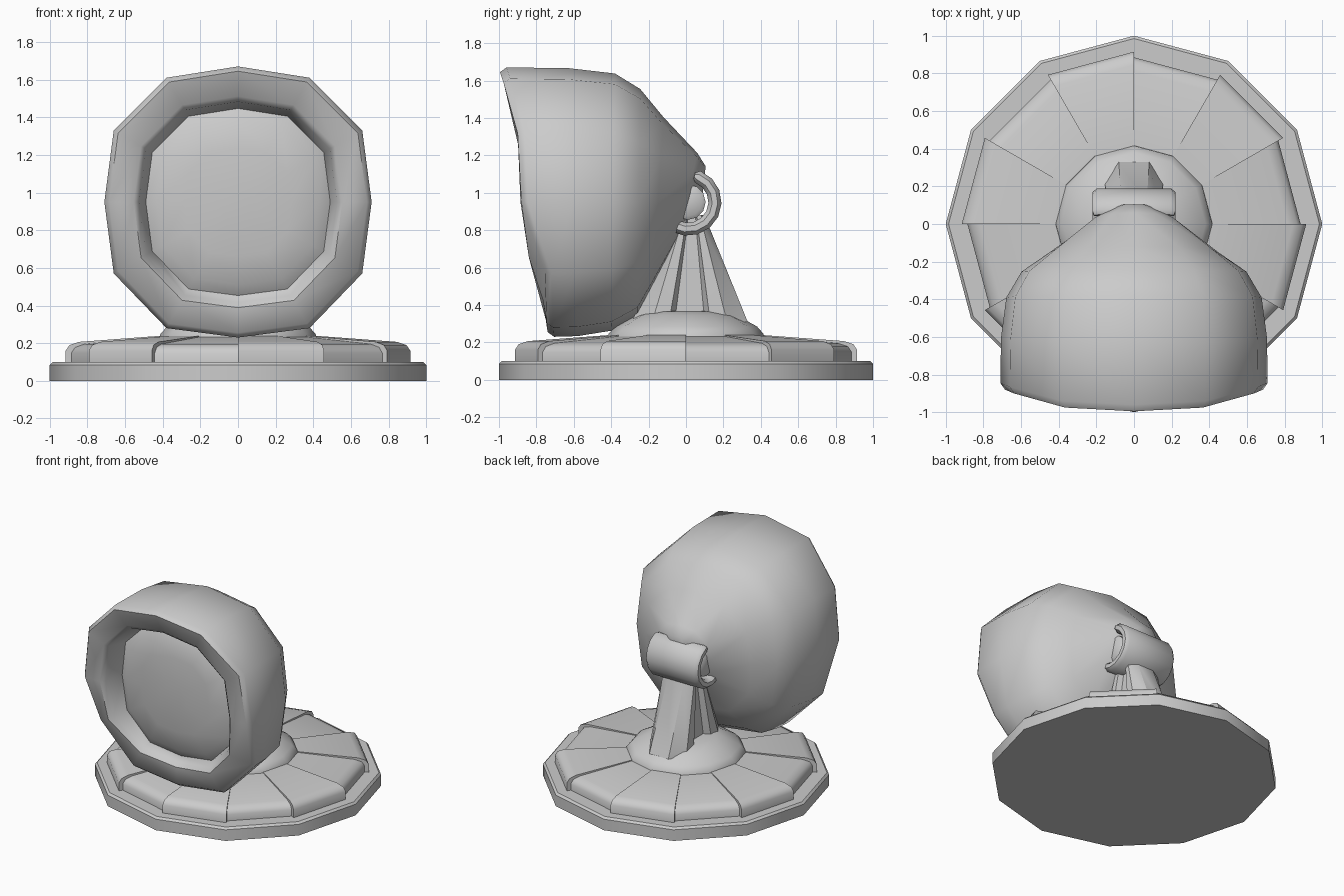
import bpy, bmesh, math
from math import sin, cos, radians

if "Cube" in bpy.data.objects:
    bpy.data.objects.remove(bpy.data.objects["Cube"])


def make(name, rings, angle=40, closed=False, rings_loop=True):
    """Loft a list of equal-length rings; cap both ends unless closed."""
    bm = bmesh.new()
    vr = [[bm.verts.new(p) for p in r] for r in rings]
    n = len(vr[0])
    pairs = list(zip(vr, vr[1:])) + ([(vr[-1], vr[0])] if closed else [])
    for a, b in pairs:
        for i in range(n):
            j = (i + 1) % n
            bm.faces.new((a[i], a[j], b[j], b[i]))
    if not closed:
        bm.faces.new(vr[0])
        bm.faces.new(vr[-1])
    return finish(name, bm, angle)


def finish(name, bm, angle):
    bmesh.ops.recalc_face_normals(bm, faces=bm.faces)
    me = bpy.data.meshes.new(name)
    bm.to_mesh(me)
    bm.free()
    ob = bpy.data.objects.new(name, me)
    bpy.context.collection.objects.link(ob)
    me.shade_smooth()
    me.set_sharp_from_angle(angle=radians(angle))
    return ob


def lathe(name, profile, n=12, angle=40):
    return make(name, [[(r * cos(2 * math.pi * i / n), r * sin(2 * math.pi * i / n), z)
                        for i in range(n)] for r, z in profile], angle)


# Base plate and hub
lathe("base_plate", [(1, 0), (1, 0.085), (0.985, 0.1), (0.3, 0.1)])
lathe("base_hub", [(0.42, 0.2), (0.415, 0.245), (0.38, 0.285), (0.27, 0.345), (0.2, 0.365), (0.08, 0.37)], 12, 50)

# Twelve wedge panels, alternately raised and recessed
for k in range(12):
    raised = k % 2 == 1
    R, dz = (0.915, 0.0) if raised else (0.885, -0.012)
    prof = [(0.3, 0.09), (R, 0.09), (R, 0.16 + dz), (R - 0.02, 0.19 + dz),
            (R - 0.07, 0.207 + dz), (0.4, 0.24 + dz / 2), (0.3, 0.24 + dz / 2)]
    sides = [[(r * cos(a), r * sin(a), z) for r, z in prof]
             for a in (radians(30 * k), radians(30 * k + 30))]
    make("base_panel_%02d" % k, sides, 40)

# Neck: tapered post with a groove down each side
half = [(0.08, 0.31), (0.155, 0.2), (0.155, 0.11), (0.11, 0.08),
        (0.11, -0.08), (0.155, -0.11), (0.155, -0.2), (0.08, -0.31)]
outline = half + [(-x, y) for x, y in reversed(half)]
make("neck", [[(x * sx, cy + y * sy, z) for x, y in outline]
              for z, sx, sy, cy in ((0.31, 1, 1, 0.02), (0.34, 1, 0.96, 0.02),
                                    (0.82, 0.85, 0.3, 0.03), (0.88, 0.82, 0.26, 0.03))], 30)

# Hinge sleeve: C-shaped band along x with rounded edges
hy, hz = 0.01, 0.95
section = [(-0.22, 0.13), (-0.22, 0.16), (-0.195, 0.18), (0.195, 0.18),
           (0.22, 0.16), (0.22, 0.13), (0.195, 0.11), (-0.195, 0.11)]


def band_ring(deg, squeeze=1.0):
    a = radians(deg)
    return [(x * (0.93 + 0.07 * squeeze), hy + (0.145 + (r - 0.145) * squeeze) * cos(a),
             hz + (0.145 + (r - 0.145) * squeeze) * sin(a)) for x, r in section]


make("hinge_sleeve", [band_ring(-128, 0.5)] + [band_ring(-120 + 23.5 * i) for i in range(9)]
     + [band_ring(76, 0.5)], 50)

# Hinge pin inside the sleeve
make("hinge_pin", [[(x, hy + r * cos(i * math.pi / 6), hz + r * sin(i * math.pi / 6)) for i in range(12)]
                   for x, r in ((-0.195, 0.075), (-0.18, 0.095), (0.18, 0.095), (0.195, 0.075))])

# Head: rounded twelve-sided shell, lofted from the back to the recessed lens
HALF = [(0, 0.72), (0.38, 0.66), (0.66, 0.38), (0.71, 0), (0.66, -0.38), (0.38, -0.67), (0, -0.72)]


def tilt(top, bottom):
    return [bottom + (top - bottom) * (z + 0.72) / 1.44 for _, z in HALF]


def head_ring(s, ys, zc=0.95):
    right = [(x * s, y, zc + z * s) for (x, z), y in zip(HALF, ys)]
    return right + [(-x, y, z) for x, y, z in right[5:0:-1]]


rim_out = [-0.995, -0.975, -0.90, -0.88, -0.755, -0.745, -0.74]
rim_in = [-0.94, -0.93, -0.895, -0.885, -0.84, -0.765, -0.75]
shell = [
    head_ring(0.1, tilt(0.105, 0.09), 1.07),
    head_ring(0.31, tilt(0.06, -0.04), 0.99),
    head_ring(0.63, tilt(-0.12, -0.18)),
    head_ring(0.84, tilt(-0.245, -0.26)),
    head_ring(0.955, tilt(-0.38, -0.40)),
    head_ring(0.995, tilt(-0.63, -0.58)),
    head_ring(1.0, [y + 0.035 for y in rim_out]),
    head_ring(0.965, rim_out),
    head_ring(0.78, rim_in),
    head_ring(0.74, [y + 0.03 for y in rim_in]),
    head_ring(0.69, tilt(-0.72, -0.69)),
]
make("head_shell", shell, 50)

# Lens: pillow-shaped disc filling the opening
make("lens", [head_ring(0.69, tilt(-0.67, -0.65)), head_ring(0.69, tilt(-0.721, -0.691)),
              head_ring(0.61, tilt(-0.755, -0.73)), head_ring(0.4, tilt(-0.775, -0.755)),
              head_ring(0.15, tilt(-0.78, -0.775))], 50)
